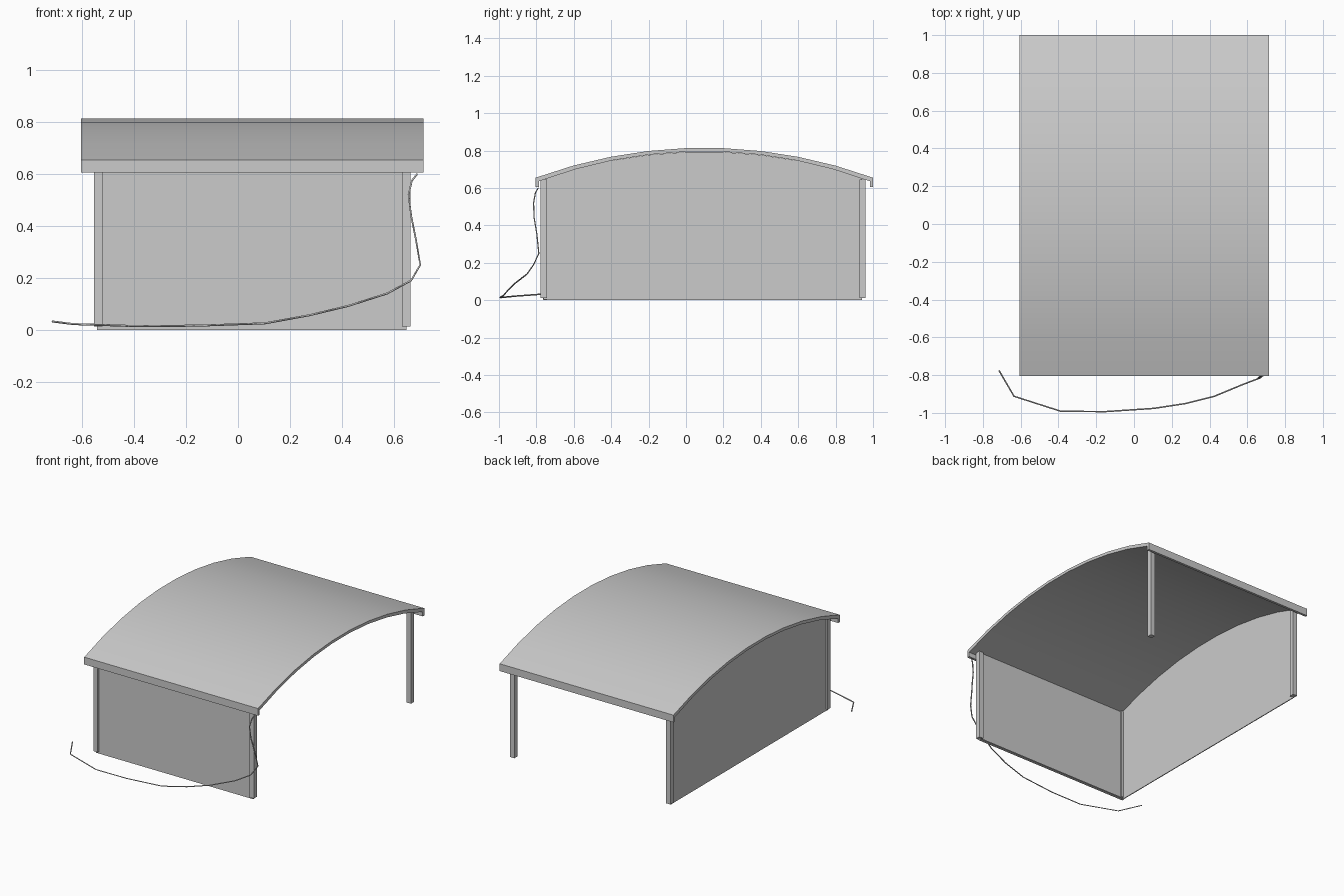
import bpy, bmesh, math

if "Cube" in bpy.data.objects:
    bpy.data.objects.remove(bpy.data.objects["Cube"])

CY, HALF, SEG = 0.098, 0.902, 9      # roof centre in y, half span, facets
EDGE_Z, TOP_Z = 0.655, 0.815
SAG = TOP_Z - EDGE_Z
RAD = (HALF ** 2 + SAG ** 2) / (2 * SAG)


def arc_z(y):
    """Height of the roof's outer skin at y."""
    return TOP_Z - RAD + math.sqrt(RAD ** 2 - (y - CY) ** 2)


def extrude_strip(name, outer, inner, x0, x1):
    """Solid between two (y, z) polylines, extruded along x."""
    bm = bmesh.new()
    n = len(outer)
    rows = [[bm.verts.new((x, y, z)) for y, z in line]
            for line, x in ((outer, x0), (outer, x1), (inner, x1), (inner, x0))]
    for r in range(4):
        a, b = rows[r], rows[(r + 1) % 4]
        for i in range(n - 1):
            bm.faces.new((a[i], a[i + 1], b[i + 1], b[i]))
    for i in (0, n - 1):
        bm.faces.new([row[i] for row in rows])
    bmesh.ops.recalc_face_normals(bm, faces=bm.faces)
    mesh = bpy.data.meshes.new(name)
    bm.to_mesh(mesh)
    bm.free()
    ob = bpy.data.objects.new(name, mesh)
    bpy.context.collection.objects.link(ob)
    return ob


def box(name, x0, x1, y0, y1, z0, z1):
    return extrude_strip(name, [(y0, z1), (y1, z1)], [(y0, z0), (y1, z0)], x0, x1)


# Arched canopy with hanging eaves
ys = [CY - HALF + 2 * HALF * i / SEG for i in range(SEG + 1)]
T = 0.017
outer = [(y, arc_z(y)) for y in ys]
inner = [(CY + (y - CY) * (HALF - T) / HALF, z - 0.019) for y, z in outer]
outer = [(ys[0], 0.605)] + outer + [(ys[-1], 0.605)]
inner = [(inner[0][0], 0.605)] + inner + [(inner[-1][0], 0.605)]
roof = extrude_strip("roof", outer, inner, -0.605, 0.715)
bpy.context.view_layer.objects.active = roof
roof.select_set(True)
bpy.ops.object.shade_smooth_by_angle(angle=math.radians(30))

# Four corner posts
P = 0.0165
for side, x in (("left", -0.538), ("right", 0.648)):
    for end, y in (("front", -0.761), ("back", 0.944)):
        box(f"{end}_{side}_post", x - P, x + P, y - P, y + P, 0.013, 0.645)

# Front wall with inward bottom hem
box("front_wall", -0.543, 0.65, -0.764, -0.758, 0, 0.645)
box("front_wall_hem", -0.543, 0.65, -0.758, -0.743, 0, 0.006)

# Left wall, its top following the roof
wy = [-0.758] + ys[1:-1] + [0.942]
extrude_strip("left_wall", [(y, arc_z(y) - 0.021) for y in wy],
              [(y, 0.002) for y in wy], -0.543, -0.537)

# Loose rope hanging from the front right corner
path = [(0.69, -0.79, 0.60), (0.67, -0.805, 0.575), (0.657, -0.815, 0.52),
        (0.667, -0.812, 0.44), (0.685, -0.797, 0.35), (0.702, -0.787, 0.25),
        (0.667, -0.815, 0.19), (0.575, -0.85, 0.14), (0.425, -0.912, 0.092),
        (0.275, -0.95, 0.056), (0.105, -0.976, 0.025), (-0.15, -0.993, 0.016),
        (-0.385, -0.992, 0.014), (-0.635, -0.912, 0.022), (-0.715, -0.775, 0.032)]
curve = bpy.data.curves.new("rope", "CURVE")
curve.dimensions = "3D"
curve.bevel_depth = 0.004
curve.bevel_resolution = 0
curve.use_fill_caps = True
spline = curve.splines.new("POLY")
spline.points.add(len(path) - 1)
for point, co in zip(spline.points, path):
    point.co = (*co, 1)
bpy.context.collection.objects.link(bpy.data.objects.new("rope", curve))
